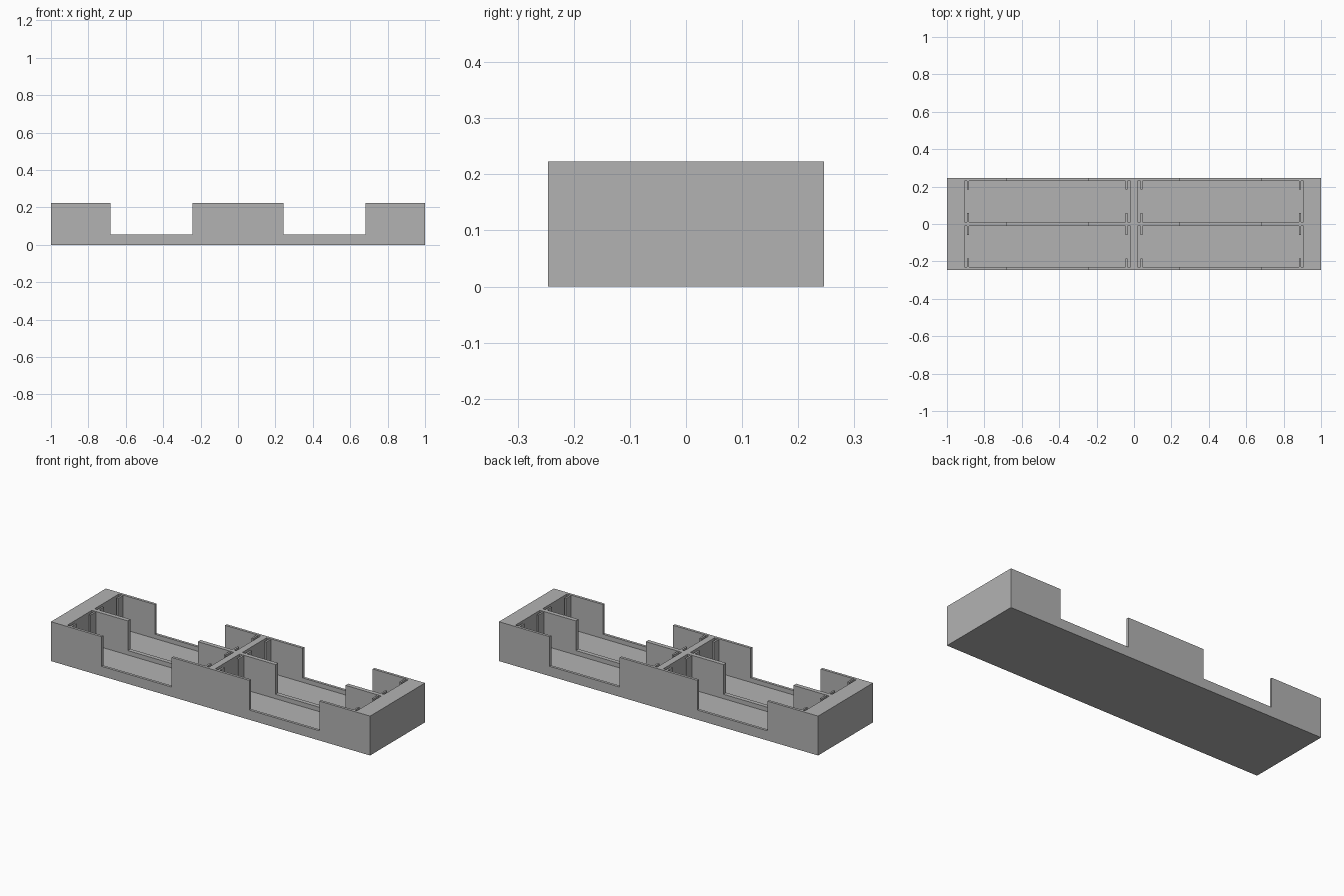
import bpy
import bmesh
from mathutils import Matrix, Vector

if "Cube" in bpy.data.objects:
    bpy.data.objects.remove(bpy.data.objects["Cube"], do_unlink=True)

LENGTH, DEPTH, HEIGHT = 2.0, 0.492, 0.223
FLOOR, LIP = 0.03, 0.055
POCKET_X = (0.019, 0.907)
POCKET_Y = (0.012, 0.231)
NOTCH_X = (0.243, 0.682)

grey = bpy.data.materials.new("light_grey")
grey.use_nodes = True
colour = (0.45, 0.45, 0.45, 1)
grey.diffuse_color = colour
grey.node_tree.nodes["Principled BSDF"].inputs["Base Color"].default_value = colour


def span(a, b, side):
    """Mirror an interval to the chosen side of zero."""
    return (a, b) if side > 0 else (-b, -a)


def boxes(name, ranges):
    """One object made of boxes, each given as x, y and z intervals."""
    bm = bmesh.new()
    for box in ranges:
        centre = Vector([(a + b) / 2 for a, b in box])
        size = Vector([b - a for a, b in box])
        bmesh.ops.create_cube(bm, size=1, matrix=Matrix.LocRotScale(centre, None, size))
    mesh = bpy.data.meshes.new(name)
    bm.to_mesh(mesh)
    bm.free()
    mesh.materials.append(grey)
    obj = bpy.data.objects.new(name, mesh)
    bpy.context.collection.objects.link(obj)
    return obj


def cut(target, ranges):
    """Subtract boxes from the target and discard the cutter."""
    cutter = boxes("cutter", ranges)
    cutter.hide_render = True
    mod = target.modifiers.new("cut", 'BOOLEAN')
    mod.operation = 'DIFFERENCE'
    mod.solver = 'EXACT'
    mod.object = cutter
    bpy.context.view_layer.objects.active = target
    bpy.ops.object.modifier_apply(modifier=mod.name)
    bpy.data.objects.remove(cutter, do_unlink=True)


# Tray body with four pockets and thumb notches through the long walls
tray = boxes("tray_body", [((-LENGTH / 2, LENGTH / 2), (-DEPTH / 2, DEPTH / 2), (0, HEIGHT))])
cut(tray, [(span(*POCKET_X, sx), span(*POCKET_Y, sy), (FLOOR, HEIGHT + 0.1))
           for sx in (-1, 1) for sy in (-1, 1)])
cut(tray, [(span(*NOTCH_X, sx), (-DEPTH, DEPTH), (LIP, HEIGHT + 0.1)) for sx in (-1, 1)])

# Slot ribs near both ends of every pocket
ribs = []
for sx in (-1, 1):
    for sy in (-1, 1):
        for rib_x in ((0.035, 0.046), (0.882, 0.892)):
            for rib_y in ((POCKET_Y[0] - 0.002, 0.06), (0.185, POCKET_Y[1] + 0.002)):
                ribs.append((span(*rib_x, sx), span(*rib_y, sy), (FLOOR - 0.002, HEIGHT - 0.002)))
boxes("slot_ribs", ribs)
